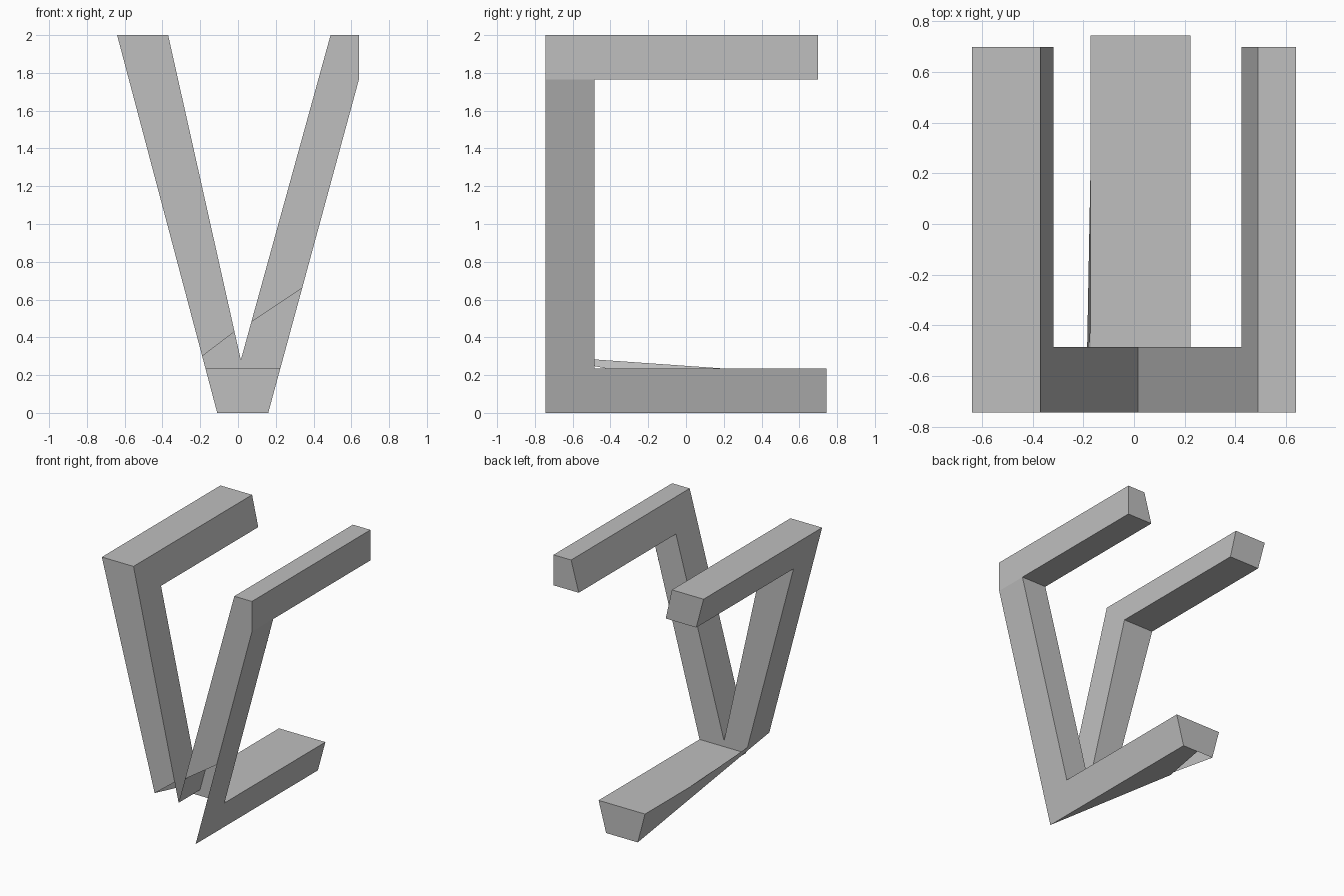
import bpy, bmesh
from mathutils import Vector

cube = bpy.data.objects.get("Cube")
if cube:
    bpy.data.objects.remove(cube, do_unlink=True)

# single plain grey
grey = bpy.data.materials.new("plain_grey")
grey.use_nodes = True
colour = (0.52, 0.52, 0.52, 1)
grey.diffuse_color = colour
grey.node_tree.nodes["Principled BSDF"].inputs["Base Color"].default_value = colour

# key levels
FRONT, INNER, ARM_END, FOOT_END = -0.745, -0.485, 0.70, 0.745
TOP, ARM, FOOT, APEX = 2.0, 1.765, 0.235, 0.28
CUT_L, CUT_R = 0.30, 0.66          # open front corner, left and right heights


# x of the four slanted edges at height z
def left_out(z):
    return -0.11 - 0.265 * z


def left_in(z):
    return 0.015 - 0.2238 * (z - APEX)


def right_in(z):
    return 0.015 + 0.2762 * (z - APEX)


def right_out(z):
    return 0.16 + 0.272 * min(z, ARM)


def build(name, faces):
    """Make an object from (points, outward direction) pairs."""
    bm = bmesh.new()
    for pts, out in faces:
        f = bm.faces.new([bm.verts.new(p) for p in pts])
        f.normal_update()
        if f.normal.dot(Vector(out)) < 0:
            f.normal_flip()
    bmesh.ops.remove_doubles(bm, verts=bm.verts, dist=0.0005)
    mesh = bpy.data.meshes.new(name)
    bm.to_mesh(mesh)
    bm.free()
    mesh.materials.append(grey)
    ob = bpy.data.objects.new(name, mesh)
    bpy.context.collection.objects.link(ob)
    return ob


def side(edge, outline, out):
    """Side wall: (y, z) outline laid on a slanted edge."""
    return [(edge(z), y, z) for y, z in outline], (out, 0, 0)


def across(a, b, corners):
    """Points on edge a then edge b for one pair of (y, z) corners."""
    (y0, z0), (y1, z1) = corners
    return [(a(z0), y0, z0), (a(z1), y1, z1), (b(z1), y1, z1), (b(z0), y0, z0)]


def arm_faces(a, b):
    """Top, underside, end and back faces shared by both posts."""
    return [
        (across(a, b, [(FRONT, TOP), (ARM_END, TOP)]), (0, 0, 1)),
        (across(a, b, [(INNER, ARM), (ARM_END, ARM)]), (0, 0, -1)),
        (across(a, b, [(ARM_END, ARM), (ARM_END, TOP)]), (0, 1, 0)),
        (across(a, b, [(INNER, APEX), (INNER, ARM)]), (0, 1, 0)),
    ]


arm_loop = [(INNER, ARM), (ARM_END, ARM), (ARM_END, TOP), (FRONT, TOP)]
inner_loop = arm_loop + [(FRONT, APEX), (INNER, APEX)]

# left-hand post and arm, with the outer wall running on into the foot
wall = arm_loop + [(FRONT, CUT_L), (FOOT_END, 0), (FOOT_END, FOOT), (0.2, FOOT), (INNER, 0.283)]
front = [(left_out(TOP), FRONT, TOP), (left_in(TOP), FRONT, TOP),
         (left_in(0.43), FRONT, 0.43), (left_out(CUT_L), FRONT, CUT_L)]
build("slanted_post_a", arm_faces(left_out, left_in) + [
    side(left_out, wall, -1), side(left_in, inner_loop, 1), (front, (0, -1, 0))])

# right-hand post and arm, vertical outer side above the bend
wall = [(INNER, ARM), (FRONT, ARM), (FRONT, 0), (FOOT_END, 0), (FOOT_END, FOOT), (INNER, FOOT)]
front = [(right_in(TOP), FRONT, TOP), (right_out(TOP), FRONT, TOP), (right_out(ARM), FRONT, ARM),
         (right_out(CUT_R), FRONT, CUT_R), (right_in(0.48), FRONT, 0.48)]
build("slanted_post_b", arm_faces(right_in, right_out) + [
    side(right_out, arm_loop + [(FRONT, ARM)], 1), side(right_out, wall, 1),
    side(right_in, inner_loop, -1), (front, (0, -1, 0))])

# foot: top, end, underside and the web below the fork
underside = [(0.16, FRONT, 0), (0.16, FOOT_END, 0), (0.03, FOOT_END, 0), (-0.04, 0.36, 0)]
build("foot", [
    (across(left_out, right_out, [(INNER, FOOT), (FOOT_END, FOOT)]), (0, 0, 1)),
    (across(left_out, right_out, [(FOOT_END, 0), (FOOT_END, FOOT)]), (0, 1, 0)),
    (across(left_out, right_out, [(INNER, FOOT), (INNER, APEX)]), (0, 1, 0)),
    (underside, (0, 0, -1))])

# three thin tapering nicks on the outer side
for i, z in enumerate((1.53, 1.59, 1.65)):
    nick = [(-0.72, z - 0.004), (INNER, z - 0.006), (INNER, z + 0.005)]
    ob = build("nick_%d" % i, [side(right_out, nick, 1)])
    ob.location.x = 0.003
